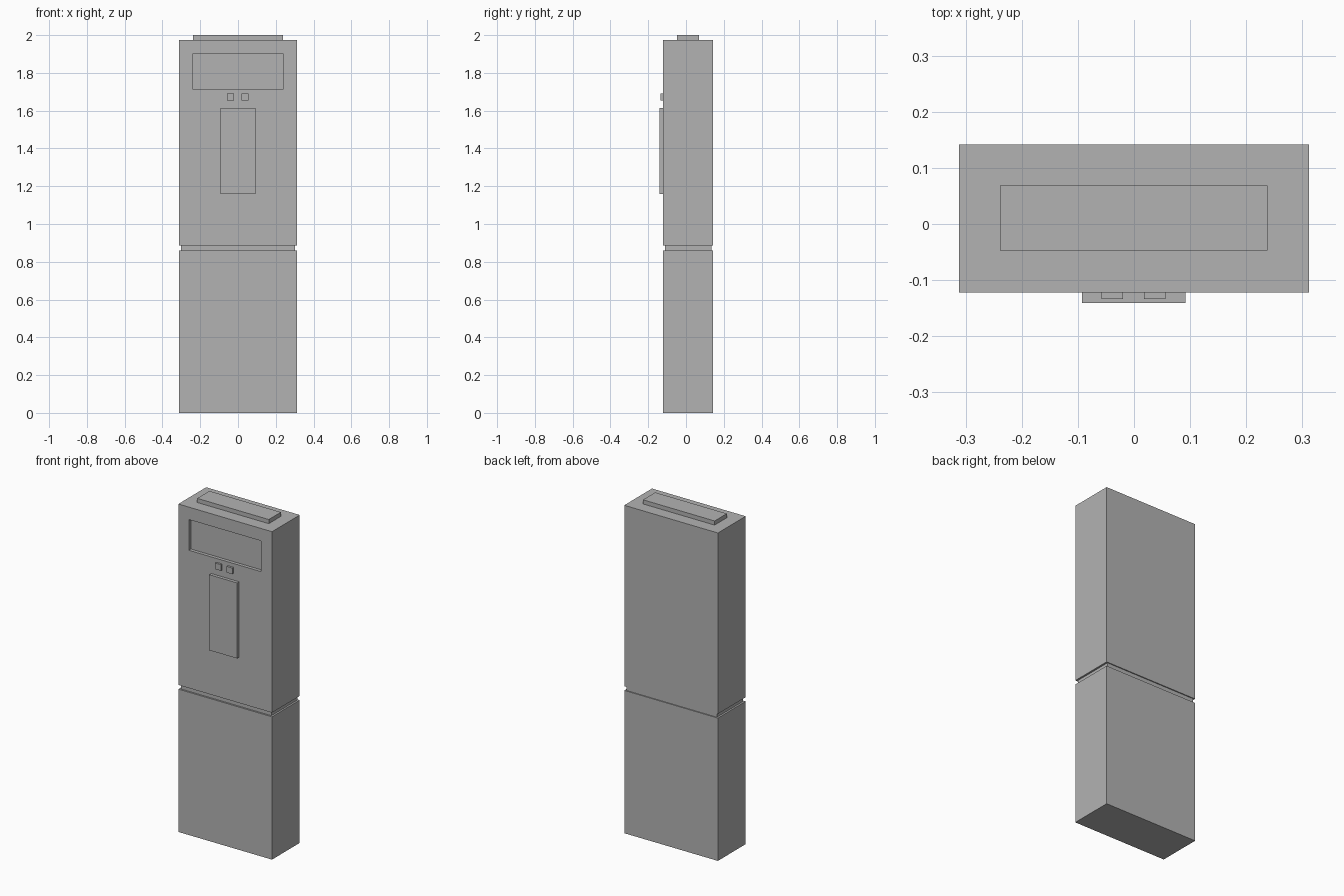
import bpy

cube = bpy.data.objects.get("Cube")
if cube:
    bpy.data.objects.remove(cube, do_unlink=True)

GREY = (0.45, 0.45, 0.45, 1.0)
grey = bpy.data.materials.new("plain grey")
grey.use_nodes = True
grey.diffuse_color = GREY
grey.node_tree.nodes["Principled BSDF"].inputs["Base Color"].default_value = GREY


def box(name, x, y, z):
    """Axis-aligned box from (low, high) ranges."""
    spans = (x, y, z)
    bpy.ops.mesh.primitive_cube_add(size=1, location=[(a + b) / 2 for a, b in spans])
    ob = bpy.context.object
    ob.name = name
    ob.scale = [b - a for a, b in spans]
    bpy.ops.object.transform_apply(location=False, rotation=False, scale=True)
    ob.data.materials.append(grey)
    return ob


W, FRONT, BACK = 0.312, -0.122, 0.142
SEAM_LOW, SEAM_HIGH, TOP = 0.86, 0.885, 1.975

# Cabinet halves with a recessed seam between them
box("lower_cabinet", (-W, W), (FRONT, BACK), (0, SEAM_LOW))
box("seam_core", (-W + 0.011, W - 0.011), (FRONT + 0.01, BACK - 0.006),
    (SEAM_LOW, SEAM_HIGH))
upper = box("upper_cabinet", (-W, W), (FRONT, BACK), (SEAM_HIGH, TOP))

# Recessed display window
cutter = box("display_cutter", (-0.242, 0.24), (FRONT - 0.1, FRONT + 0.02), (1.715, 1.9))
cutter.hide_render = True
cutter.hide_viewport = True
cut = upper.modifiers.new("display_recess", "BOOLEAN")
cut.operation = "DIFFERENCE"
cut.solver = "EXACT"
cut.object = cutter
bpy.context.view_layer.objects.active = upper
bpy.ops.object.modifier_apply(modifier=cut.name)
bpy.data.objects.remove(cutter, do_unlink=True)

# Raised front details
box("front_panel", (-0.093, 0.092), (-0.141, FRONT), (1.16, 1.615))
for side, x in (("right", -0.039), ("left", 0.037)):
    box(side + "_button", (x - 0.019, x + 0.019), (-0.134, FRONT), (1.655, 1.692))

# Raised cap on the top
box("top_cap", (-0.239, 0.238), (-0.047, 0.069), (TOP, 2.0))
